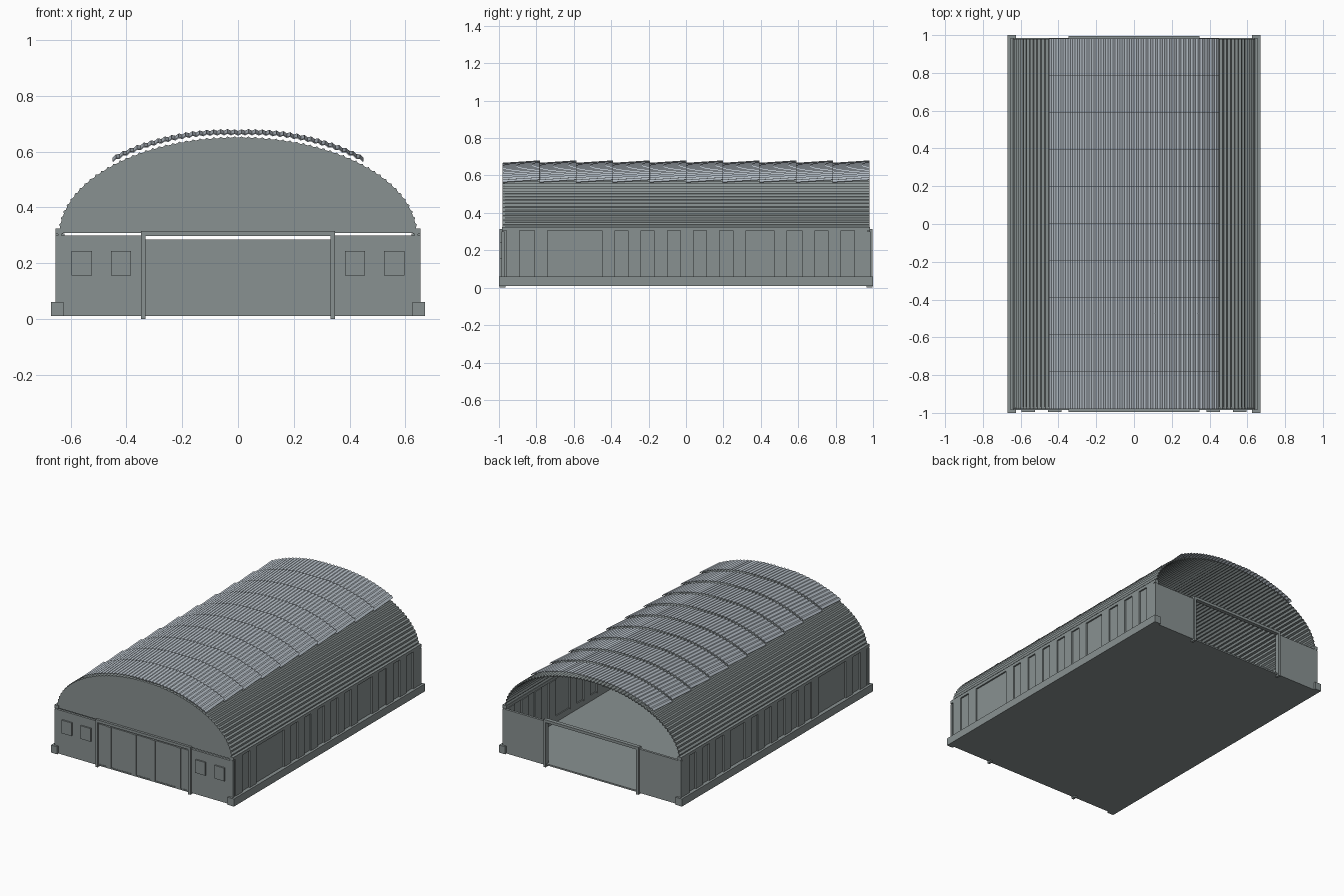
import bpy
import math

old = bpy.data.objects.get("Cube")
if old:
    bpy.data.objects.remove(old, do_unlink=True)


def material(name, rgb):
    m = bpy.data.materials.new(name)
    m.use_nodes = True
    m.diffuse_color = (*rgb, 1)
    m.node_tree.nodes["Principled BSDF"].inputs["Base Color"].default_value = (*rgb, 1)
    return m


GREY = material("grey_steel", (0.25, 0.285, 0.285))
LIGHT = material("light_roof_sheet", (0.46, 0.51, 0.56))

# Roof ellipse: half width, rise and springing height
A, B, SPRING = 0.64, 0.35, 0.3


def make(name, verts, faces, mat):
    me = bpy.data.meshes.new(name)
    me.from_pydata(verts, [], faces)
    me.materials.append(mat)
    ob = bpy.data.objects.new(name, me)
    bpy.context.collection.objects.link(ob)
    return ob


def prism(name, profile, y0, y1, mat=GREY):
    """Extrude an x-z outline from y0 to y1."""
    n = len(profile)
    verts = [(x, y, z) for y in (y0, y1) for x, z in profile]
    faces = [tuple(range(n)), tuple(range(2 * n - 1, n - 1, -1))]
    faces += [(i, i + n, (i + 1) % n + n, (i + 1) % n) for i in range(n)]
    return make(name, verts, faces, mat)


def box(name, x, y, z, mat=GREY):
    """Box from (low, high) pairs on each axis."""
    (x0, x1), (z0, z1) = sorted(x), z
    return prism(name, [(x0, z0), (x1, z0), (x1, z1), (x0, z1)], min(y), max(y), mat)


def sheet(name, path, y0, y1, lift, thick, mat):
    """Thin sheet along a path; the far end is raised by lift."""
    n = len(path)
    verts = [(x, y0, z) for x, z in path] + [(x, y1, z + lift) for x, z in path]
    faces = [(i, i + 1, i + 1 + n, i + n) for i in range(n - 1)]
    ob = make(name, verts, faces, mat)
    mod = ob.modifiers.new("thickness", "SOLIDIFY")
    mod.thickness = thick
    mod.offset = -1
    return ob


def even_arc(count):
    """Points and normals at equal spacing along the roof ellipse."""
    steps = 4000
    fine = [math.pi * (1 - i / steps) for i in range(steps + 1)]
    run = [0]
    for a, b in zip(fine, fine[1:]):
        run.append(run[-1] + math.hypot(A * (math.cos(b) - math.cos(a)),
                                        B * (math.sin(b) - math.sin(a))))
    out, j = [], 0
    for i in range(count + 1):
        while j < steps and run[j] < run[-1] * i / count:
            j += 1
        c, s = math.cos(fine[j]), math.sin(fine[j])
        length = math.hypot(c / A, s / B)
        out.append((A * c, SPRING + B * s, c / A / length, s / B / length))
    return out


# Corrugated arched roof
ridged = []
for i, (x, z, nx, nz) in enumerate(even_arc(128)):
    d = 0.005 if i % 2 else -0.003
    ridged.append((x + nx * d, z + nz * d))
sheet("arched_roof", ridged, -0.98, 0.98, 0, 0.006, GREY)

# Lighter overlapping sheets in ten rows above the crown
crown = []
for i in range(73):
    x = -0.45 + 0.9 * i / 72
    z = SPRING + B * math.sqrt(1 - (x / A) ** 2) + 0.02
    z += 0.005 * math.sin(min(abs(x) / 0.2, 1) * math.pi / 2)
    crown.append((x, z + (0.003 if i % 2 else -0.003)))
for row in range(10):
    y = -0.98 + row * 0.196
    sheet(f"roof_sheet_row_{row + 1}", [(x, z - 0.006) for x, z in crown],
          y, y + 0.198, 0.013, 0.004, LIGHT)

# Front gable closes the arch; the rear stays open
low = SPRING + 0.008
arc = [(x, z) for x, z, _, _ in even_arc(64) if z > low]
edge = (A - 0.005)
prism("front_gable", [(-edge, low)] + arc + [(edge, low)], -0.98, -0.968)

# Floor slab
box("floor", (-0.66, 0.66), (-0.985, 0.985), (0.01, 0.02))

# Long sides: footing, wall, top beam and upright ribs
ribs = [-0.96, -0.81] + [-0.45 + 0.14 * k for k in range(6)] + [0.47, 0.62, 0.76, 0.9]
for side, s in (("left", 1), ("right", -1)):
    box(f"{side}_footing", (s * 0.625, s * 0.67), (-1, 1), (0.01, 0.06))
    box(f"{side}_wall", (s * 0.632, s * 0.645), (-0.985, 0.985), (0.02, 0.31))
    box(f"{side}_top_beam", (s * 0.627, s * 0.655), (-0.985, 0.985), (0.305, 0.325))
    for k, y in enumerate(ribs):
        box(f"{side}_wall_rib_{k + 1}", (s * 0.622, s * 0.655), (y, y + 0.07), (0.05, 0.306))

# End walls with a door frame at each end
for end, e in (("front", -1), ("back", 1)):
    for side, s in (("left", 1), ("right", -1)):
        box(f"{end}_{side}_wall", (s * 0.335, s * 0.655), (e * 0.97, e * 0.986), (0.01, 0.3))
        box(f"{end}_{side}_door_post", (s * 0.332, s * 0.348), (e * 0.965, e * 0.996), (0, 0.312))
    box(f"{end}_door_rail", (-0.348, 0.348), (e * 0.97, e * 0.996), (0.297, 0.315))

# Front sliding doors with upright strips; the rear doorway is open
box("front_door", (-0.333, 0.333), (-0.984, -0.972), (0.015, 0.285))
box("front_door_sill", (-0.335, 0.335), (-0.988, -0.97), (0.01, 0.018))
for k, x in enumerate((-0.257, -0.072, 0.068, 0.253)):
    box(f"door_strip_{k + 1}", (x - 0.018, x + 0.018), (-0.989, -0.983), (0.018, 0.285))

# Front window boxes
for side, s in (("left", 1), ("right", -1)):
    for k, x in enumerate((0.42, 0.56)):
        box(f"{side}_window_{k + 1}", (s * (x - 0.036), s * (x + 0.036)),
            (-0.996, -0.98), (0.156, 0.243))
